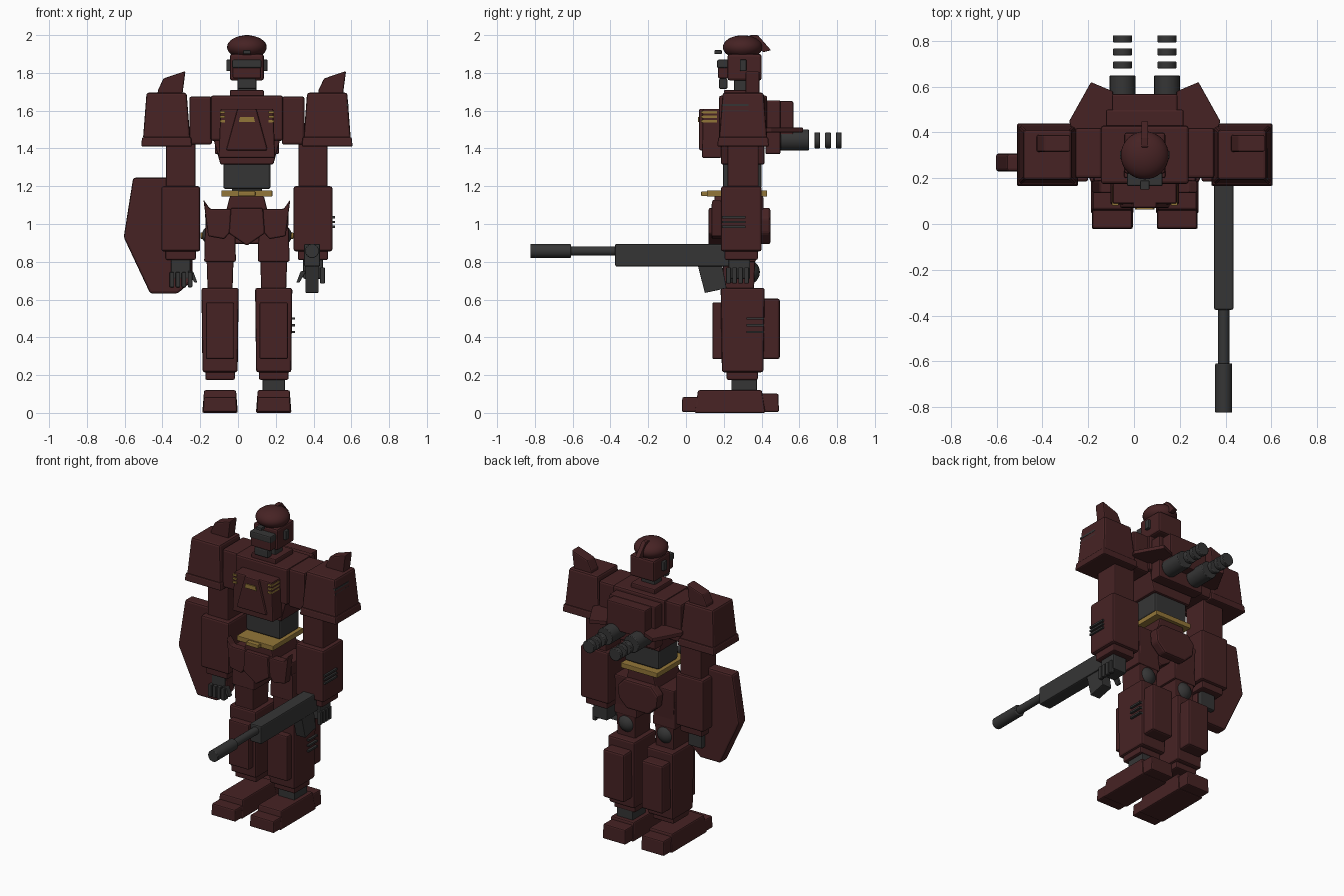
import bpy, bmesh, math
from mathutils import Matrix, Vector

if "Cube" in bpy.data.objects:
    bpy.data.objects.remove(bpy.data.objects["Cube"])

MIDDLE = .047            # x of the body centre line
SPINE = .3               # y of the body centre line
LEG, ARM, SHOULDER, THRUSTER = .142, .35, .425, .097   # offsets from the centre line
SOFT, EDGE, FINE, SHARP = .012, .008, .004, 0          # bevel widths
SIDES = {"left": 1, "right": -1}


def material(name, red, green, blue):
    mat = bpy.data.materials.new(name)
    mat.use_nodes = True
    mat.diffuse_color = (red, green, blue, 1)
    mat.node_tree.nodes["Principled BSDF"].inputs["Base Color"].default_value = (red, green, blue, 1)
    return mat


RED = material("dark red armour", .062, .0165, .0175)
GREY = material("charcoal grey", .036, .036, .036)
GOLD = material("dull gold", .29, .18, .04)


def finish(name, bm, mat, bevel=SHARP, smooth=False):
    bmesh.ops.recalc_face_normals(bm, faces=bm.faces)
    mesh = bpy.data.meshes.new(name)
    bm.to_mesh(mesh)
    bm.free()
    mesh.materials.append(mat)
    if smooth:
        mesh.shade_smooth()
        mesh.set_sharp_from_angle(angle=math.radians(40))
    part = bpy.data.objects.new(name, mesh)
    bpy.context.collection.objects.link(part)
    if bevel:
        modifier = part.modifiers.new("bevel", "BEVEL")
        modifier.width, modifier.segments = bevel, 2
        modifier.limit_method = "ANGLE"


def box(name, mat, wide, front, back, low, high, x=MIDDLE, taper=1, bevel=EDGE):
    """Block whose top is scaled by taper."""
    bm = bmesh.new()
    bmesh.ops.create_cube(bm, size=1)
    for v in bm.verts:
        scale = taper if v.co.z > 0 else 1
        v.co = Vector((x + v.co.x * wide * scale,
                       (front + back) / 2 + v.co.y * (back - front) * scale,
                       (low + high) / 2 + v.co.z * (high - low)))
    finish(name, bm, mat, bevel)


def pair(name, mat, out, **shape):
    """The same block on both sides of the body."""
    for side, sign in SIDES.items():
        box(f"{side}_{name}", mat, x=MIDDLE + sign * out, **shape)


def plate(name, mat, outline, axis, start, end, x=0, sign=1, bevel=EDGE):
    """Extrude an outline along an axis; x and sign shift and mirror it sideways."""
    bm = bmesh.new()
    loops = []
    for depth in (start, end):
        loop = []
        for point in outline:
            co = list(point)
            co.insert("xyz".index(axis), depth)
            loop.append(bm.verts.new((x + sign * co[0], co[1], co[2])))
        bm.faces.new(loop)
        loops.append(loop)
    near, far = loops
    for i in range(len(near)):
        bm.faces.new((near[i - 1], near[i], far[i], far[i - 1]))
    finish(name, bm, mat, bevel)


def trapezoid(low, high, bottom_half, top_half):
    return [(-bottom_half, low), (bottom_half, low), (top_half, high), (-top_half, high)]


def cylinder(name, mat, x, y, z, radius, length, turn="X"):
    bm = bmesh.new()
    place = Matrix.Translation((x, y, z)) @ Matrix.Rotation(math.pi / 2, 4, turn)
    bmesh.ops.create_cone(bm, cap_ends=True, segments=24, radius1=radius, radius2=radius, depth=length, matrix=place)
    finish(name, bm, mat, FINE, smooth=True)


def ball(name, mat, x, y, z, radius, flat=1):
    bm = bmesh.new()
    place = Matrix.Translation((x, y, z)) @ Matrix.Diagonal((radius, radius, radius * flat, 1))
    bmesh.ops.create_uvsphere(bm, u_segments=32, v_segments=16, radius=1, matrix=place)
    finish(name, bm, mat, smooth=True)


# Head
box("head", RED, wide=.18, front=.22, back=.4, low=1.76, high=1.9, bevel=SOFT)
ball("cap", RED, x=MIDDLE, y=SPINE, z=1.936, radius=.105, flat=.6)
crest_profile = [(.31, 1.97), (.34, 2), (.38, 2), (.45, 1.92), (.41, 1.91)]
plate("crest", RED, crest_profile, "x", -.015, .015, x=MIDDLE, bevel=FINE)
box("visor", GREY, wide=.156, front=.165, back=.23, low=1.825, high=1.87)
box("face_mask", RED, wide=.15, front=.17, back=.23, low=1.77, high=1.86)
box("chin_guard", GREY, wide=.1, front=.175, back=.22, low=1.715, high=1.77)
box("brow_sensor", GREY, wide=.04, front=.15, back=.19, low=1.9, high=1.92, bevel=FINE)
pair("ear", GREY, out=.096, wide=.026, front=.285, back=.32, low=1.81, high=1.87, bevel=FINE)
box("neck", GREY, wide=.1, front=.255, back=.335, low=1.66, high=1.78)
box("collar", RED, wide=.18, front=.2, back=.39, low=1.66, high=1.71)

# Chest
box("chest", RED, wide=.384, front=.175, back=.43, low=1.44, high=1.68, bevel=SOFT)
plate("lower_chest", RED, trapezoid(1.315, 1.46, .14, .18), "y", .185, .415, x=MIDDLE)
box("chest_plate", RED, wide=.3, front=.085, back=.19, low=1.35, high=1.61, taper=.93)
plate("chest_hatch", RED, trapezoid(1.39, 1.61, .11, .05), "y", .07, .12, x=MIDDLE)
plate("hatch_vent", GOLD, trapezoid(1.54, 1.567, .043, .036), "y", .063, .08, x=MIDDLE, bevel=SHARP)
for row in range(3):
    low = 1.538 + .024 * row
    pair(f"chest_vent_{row}", GOLD, out=.129, wide=.028, front=.08, back=.165, low=low, high=low + .012, bevel=SHARP)
pair("shoulder_joint", RED, out=.245, wide=.12, front=.2, back=.42, low=1.42, high=1.675, bevel=SOFT)

# Backpack, wings and thrusters
box("backpack", RED, wide=.34, front=.42, back=.5, low=1.37, high=1.655)
box("backpack_pod", RED, wide=.286, front=.48, back=.568, low=1.46, high=1.65)
wing_outline = [(.12, .4), (.31, .38), (.33, .45), (.235, .62), (.14, .58)]
for side, sign in SIDES.items():
    plate(f"{side}_wing", RED, wing_outline, "z", 1.485, 1.51, x=MIDDLE, sign=sign, bevel=FINE)
    x = MIDDLE + sign * THRUSTER
    cylinder(f"{side}_thruster", GREY, x=x, y=.575, z=1.445, radius=.056, length=.15)
    for ring in range(3):
        cylinder(f"{side}_thruster_ring_{ring}", GREY, x=x, y=.695 + .057 * ring, z=1.443, radius=.042, length=.03)

# Shoulder armour; both fins lean the same way
pair("shoulder_armour", RED, out=SHOULDER, wide=.25, front=.175, back=.43, low=1.45, high=1.695, taper=.85, bevel=SOFT)
pair("shoulder_rim", RED, out=SHOULDER, wide=.27, front=.165, back=.44, low=1.41, high=1.46, taper=.96)
fin_outline = [(-.05, 1.68), (-.045, 1.71), (-.017, 1.77), (.1, 1.81), (.083, 1.68)]
for side, sign in SIDES.items():
    plate(f"{side}_shoulder_fin", RED, fin_outline, "y", .315, .39, x=MIDDLE + sign * SHOULDER)

# Arms and hands
pair("upper_arm", RED, out=ARM, wide=.154, front=.22, back=.385, low=1.17, high=1.45)
pair("forearm", RED, out=ARM, wide=.206, front=.185, back=.4, low=.855, high=1.2, bevel=SOFT)
pair("cuff", RED, out=ARM, wide=.16, front=.205, back=.38, low=.81, high=.87)
pair("palm", GREY, out=ARM, wide=.104, front=.225, back=.34, low=.71, high=.82)
for finger in range(4):
    shift = .032 * finger
    box(f"right_finger_{finger}", GREY, x=shift - .35, wide=.024, front=.2, back=.245, low=.665, high=.745, bevel=FINE)
    box(f"left_finger_{finger}", GREY, x=.447, wide=.025, front=shift + .213, back=shift + .237, low=.685, high=.77,
        bevel=FINE)
thumb_outline = [(-.015, .75), (.015, .75), (.038, .69), (.022, .69)]
for side, sign in SIDES.items():
    plate(f"{side}_thumb", GREY, thumb_outline, "y", .215, .25, x=MIDDLE + sign * .3, sign=-sign, bevel=FINE)

# Shield on the right forearm
shield_outline = [(-.555, 1.245), (-.25, 1.245), (-.24, .7), (-.32, .632), (-.465, .632), (-.605, .93)]
plate("shield", RED, shield_outline, "y", .23, .308, bevel=SOFT)

# Rifle in the left hand
RIFLE = MIDDLE + ARM - .005
box("rifle_body", GREY, x=RIFLE, wide=.085, front=-.375, back=.27, low=.775, high=.895)
cylinder("rifle_barrel", GREY, x=RIFLE, y=-.49, z=.857, radius=.025, length=.26)
cylinder("rifle_muzzle", GREY, x=RIFLE, y=-.717, z=.857, radius=.037, length=.215)
grip_profile = [(.06, .79), (.19, .79), (.215, .66), (.1, .635)]
plate("rifle_grip", GREY, grip_profile, "x", -.035, .035, x=RIFLE, bevel=FINE)

# Waist and hips
box("waist", GREY, wide=.25, front=.195, back=.4, low=1.185, high=1.33, bevel=SOFT)
box("waist_core", GREY, wide=.16, front=.22, back=.38, low=1.1, high=1.2)
box("belt", GOLD, wide=.27, front=.11, back=.43, low=1.145, high=1.178, bevel=FINE)
box("belt_buckle", GOLD, wide=.09, front=.08, back=.12, low=1.148, high=1.172, bevel=FINE)
plate("pelvis", RED, trapezoid(.97, 1.147, .135, .09), "y", .15, .41, x=MIDDLE)
crotch_outline = [(-.085, 1.085), (.085, 1.085), (.095, .95), (0, .885), (-.095, .95)]
plate("crotch_plate", RED, crotch_outline, "y", .12, .32, x=MIDDLE)
rear_half = [(.1, 1.085), (.15, 1.03), (.14, .95), (.08, .893)]
rear_outline = rear_half + [(-x, z) for x, z in reversed(rear_half)]
plate("rear_skirt", RED, rear_outline, "y", .38, .447, x=MIDDLE, bevel=SOFT)
skirt_outline = [(.23, 1.13), (.195, 1.08), (.085, 1.08), (.085, .96), (.12, .92), (.205, .935)]
for side, sign in SIDES.items():
    plate(f"{side}_front_skirt", RED, skirt_outline, "y", .135, .19, x=MIDDLE, sign=sign)
    ball(f"{side}_hip_joint", GREY, x=MIDDLE + sign * .185, y=SPINE, z=.94, radius=.053)
    cylinder(f"{side}_hip_cap", GOLD, x=MIDDLE + sign * .235, y=SPINE, z=.938, radius=.017, length=.022, turn="Y")
    ball(f"{side}_knee_joint", GREY, x=MIDDLE + sign * LEG, y=.325, z=.745, radius=.066)

# Legs and feet
pair("thigh", RED, out=LEG, wide=.132, front=.2, back=.36, low=.65, high=1.06, taper=1.2)
pair("thigh_armour", RED, out=LEG, wide=.168, front=.185, back=.37, low=.8, high=.98, taper=.95)
pair("shin", RED, out=LEG, wide=.186, front=.19, back=.41, low=.215, high=.662, taper=1.06, bevel=SOFT)
pair("shin_plate", RED, out=LEG, wide=.15, front=.14, back=.21, low=.285, high=.585)
pair("calf", RED, out=LEG, wide=.156, front=.4, back=.497, low=.285, high=.605, bevel=SOFT)
pair("ankle_cuff", RED, out=LEG, wide=.156, front=.215, back=.38, low=.175, high=.225)
box("left_ankle", GREY, x=MIDDLE + LEG, wide=.117, front=.24, back=.375, low=.1, high=.18, bevel=FINE)
pair("foot", RED, out=LEG, wide=.188, front=.045, back=.42, low=0, high=.12, taper=.9)
pair("toe", RED, out=LEG, wide=.18, front=-.022, back=.08, low=.005, high=.083, taper=.95)
pair("heel", RED, out=LEG, wide=.17, front=.38, back=.492, low=.005, high=.102, taper=.95)


# Slots on the outer left side
def vents(name, x, front, back, lowest, step):
    for row in range(3):
        z = lowest + step * row
        box(f"{name}_vent_{row}", GREY, x=x, wide=.025, front=front, back=back, low=z, high=z + .012, bevel=SHARP)


vents("shoulder", x=.573, front=.19, back=.33, lowest=1.56, step=.032)
vents("forearm", x=.5, front=.19, back=.315, lowest=.98, step=.025)
vents("shin", x=.288, front=.32, back=.412, lowest=.422, step=.036)
